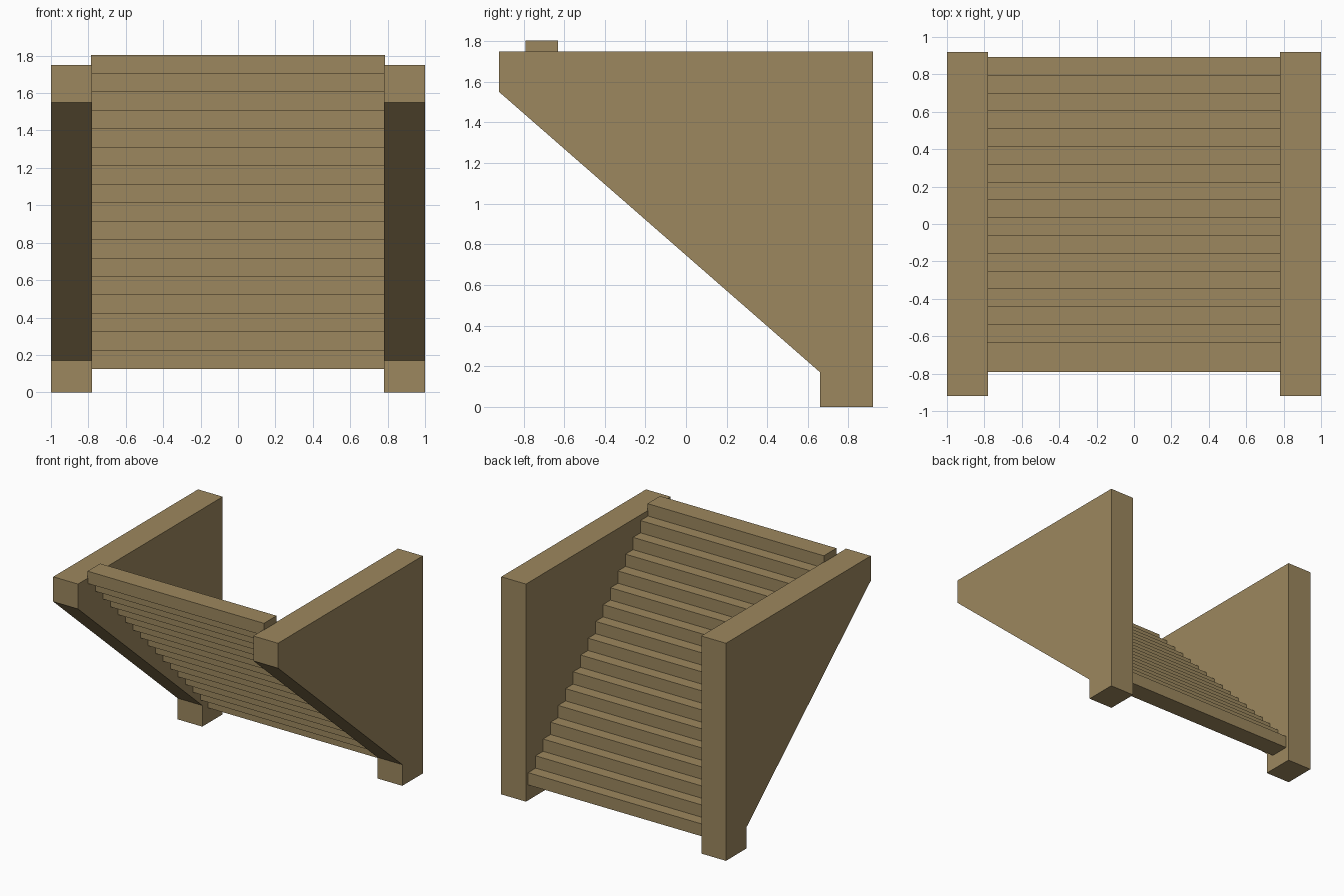
import bpy, bmesh
from mathutils import Vector

if "Cube" in bpy.data.objects:
    bpy.data.objects.remove(bpy.data.objects["Cube"])

mat = bpy.data.materials.new("tan_wood")
mat.diffuse_color = (0.335, 0.245, 0.112, 1)
mat.use_nodes = True
mat.node_tree.nodes["Principled BSDF"].inputs["Base Color"].default_value = mat.diffuse_color


def extrude_x(name, profile, x0, x1):
    """Solid from a (y, z) outline stretched between x0 and x1."""
    bm = bmesh.new()
    face = bm.faces.new([bm.verts.new((x0, y, z)) for y, z in profile])
    ext = bmesh.ops.extrude_face_region(bm, geom=[face])
    moved = [v for v in ext["geom"] if isinstance(v, bmesh.types.BMVert)]
    bmesh.ops.translate(bm, verts=moved, vec=Vector((x1 - x0, 0, 0)))
    bmesh.ops.recalc_face_normals(bm, faces=bm.faces[:])
    mesh = bpy.data.meshes.new(name)
    bm.to_mesh(mesh)
    bm.free()
    mesh.materials.append(mat)
    obj = bpy.data.objects.new(name, mesh)
    bpy.context.collection.objects.link(obj)
    return obj


# Side walls: flat top, sloping underside, square foot at the back
wall = [(-0.92, 1.75), (-0.92, 1.55), (0.66, 0.17),
        (0.66, 0), (0.92, 0), (0.92, 1.75)]
extrude_x("left_wall", wall, -1.0, -0.78)
extrude_x("right_wall", wall, 0.78, 1.0)

# Stair treads climbing from back to front, ends let into the walls
STEPS, RUN, RISE, DEPTH = 17, 0.0952, 0.0988, 0.16
for i in range(STEPS):
    y = 0.892 - i * RUN
    z = 0.124 + i * RISE
    extrude_x(f"step_{i + 1}",
              [(y - DEPTH, z), (y, z), (y, z + RISE), (y - DEPTH, z + RISE)],
              -0.785, 0.785)
